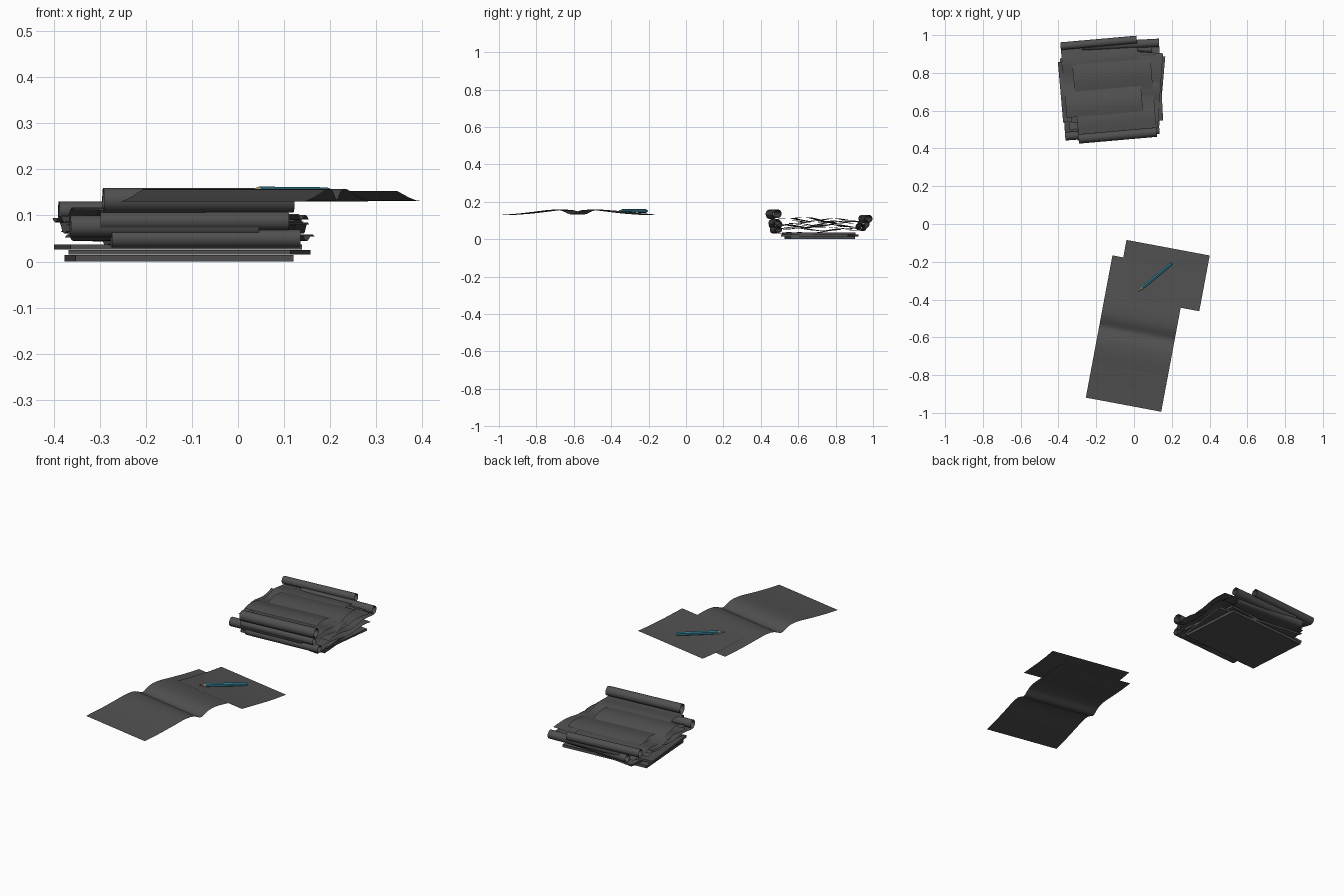
import bpy, math
from mathutils import Vector

if "Cube" in bpy.data.objects:
    bpy.data.objects.remove(bpy.data.objects["Cube"])


def material(name, rgb):
    m = bpy.data.materials.new(name)
    m.diffuse_color = (*rgb, 1)
    m.use_nodes = True
    m.node_tree.nodes["Principled BSDF"].inputs["Base Color"].default_value = m.diffuse_color
    return m


PAPER = material("dark_paper", (0.08, 0.08, 0.08))
TEAL = material("teal_paint", (0.03, 0.18, 0.25))
WOOD = material("wood", (0.55, 0.36, 0.18))


def finish(o, mat):
    o.data.materials.append(mat)
    bpy.ops.object.select_all(action='DESELECT')
    o.select_set(True)
    bpy.context.view_layer.objects.active = o
    bpy.ops.object.shade_smooth_by_angle(angle=math.radians(40))
    return o


def ribbon(name, profile, width, x, y, deg):
    """Thin paper: a (y, z) profile swept across the width, turned about z."""
    verts, faces = [], []
    for py, pz in profile:
        verts += [(-width / 2, py, pz), (width / 2, py, pz)]
    for i in range(len(profile) - 1):
        a = 2 * i
        faces.append((a, a + 1, a + 3, a + 2))
    me = bpy.data.meshes.new(name)
    me.from_pydata(verts, [], faces)
    o = bpy.data.objects.new(name, me)
    bpy.context.collection.objects.link(o)
    o.location = (x, y, 0)
    o.rotation_euler.z = math.radians(deg)
    return finish(o, PAPER)


def scroll(name, x, y, deg, z_bottom, rad, length, z_end, wave, width=0.41, back=False):
    """Sheet curled into a roll at one end; (x, y) is the middle of the roll."""
    prof = []
    turns, n = 1.9, 40
    for i in range(n + 1):
        u = i / n
        r = rad * (0.6 + 0.4 * u)
        a = -math.pi / 2 + (u - 1) * turns * 2 * math.pi
        prof.append((-r * math.cos(a) * -1, z_bottom + rad + r * math.sin(a)))
    for i in range(1, 25):
        u = i / 24
        z = z_bottom + (z_end - z_bottom) * u + wave * math.sin(u * 3 * math.pi) * min(1, 4 * u)
        prof.append((length * u, z))
    if back:
        prof = [(-py, pz) for py, pz in prof]
    return ribbon(name, prof, width, x, y, deg)


def pad(name, x, y, z0, z1, w, d, deg):
    bpy.ops.mesh.primitive_cube_add(size=1, location=(x, y, (z0 + z1) / 2))
    o = bpy.context.object
    o.name = name
    o.scale = (w, d, z1 - z0)
    o.rotation_euler.z = math.radians(deg)
    return finish(o, PAPER)


# flat pads under the pile
pad("bottom_pad", -0.128, 0.715, 0, 0.014, 0.475, 0.345, 4)
pad("second_pad", -0.105, 0.715, 0.015, 0.025, 0.485, 0.36, -7)
pad("third_pad", -0.13, 0.71, 0.026, 0.037, 0.505, 0.34, 6)

# loose wavy sheets in the middle of the pile


def wavy(z0, amp, depth, phase):
    return [(depth * (i / 24 - 0.5), z0 + amp * math.sin(i / 24 * 9 + phase)) for i in range(25)]


ribbon("loose_sheet_low", wavy(0.052, 0.007, 0.38, 0), 0.51, -0.105, 0.72, -5)
ribbon("loose_sheet_mid", wavy(0.072, 0.008, 0.38, 2), 0.47, -0.13, 0.715, 7)
ribbon("loose_sheet_high", wavy(0.092, 0.007, 0.32, 4), 0.52, -0.13, 0.72, 5)
ribbon("loose_sheet_upper", wavy(0.095, 0.006, 0.4, 1), 0.46, -0.09, 0.72, -4)

# curled sheets, rolled alternately at the front and back
scroll("front_roll_low", -0.07, 0.482, 4, 0.03, 0.021, 0.4, 0.05, 0.006)
scroll("front_roll_left", -0.16, 0.48, 4, 0.053, 0.025, 0.41, 0.085, 0.007)
scroll("front_roll_mid", -0.095, 0.475, 4, 0.068, 0.021, 0.4, 0.095, 0.007)
scroll("back_roll_low", -0.11, 0.935, -3, 0.043, 0.022, 0.41, 0.06, 0.007, back=True)
scroll("back_roll_mid", -0.072, 0.948, 3, 0.058, 0.024, 0.41, 0.08, 0.008, back=True)
scroll("back_roll_top", -0.187, 0.958, 5, 0.088, 0.0225, 0.38, 0.112, 0.009, width=0.405, back=True)
scroll("front_roll_top", -0.086, 0.47, 5, 0.107, 0.028, 0.39, 0.102, 0.008, width=0.415)

# open booklet with two arched pages
page = [(0, 0.133), (0.015, 0.137), (0.03, 0.145), (0.05, 0.153), (0.07, 0.157), (0.1, 0.158),
        (0.13, 0.156), (0.16, 0.152), (0.2, 0.147), (0.25, 0.141), (0.3, 0.136), (0.34, 0.133), (0.383, 0.130)]
booklet = [(-s, z) for s, z in reversed(page[1:])] + page
ribbon("open_booklet", booklet, 0.406, 0.015, -0.58, -10.6)

# single sheet lying over the far page
drape = [(-0.15, 0.153), (-0.11, 0.149), (-0.06, 0.144), (-0.01, 0.139), (0.03, 0.136), (0.073, 0.133), (0.15, 0.131)]
ribbon("loose_page", drape, 0.448, 0.153, -0.273, -10.6)

# pencil: hexagonal body, sharpened cone, lead point, end cap
tip, end = Vector((0.022, -0.357, 0.153)), Vector((0.203, -0.208, 0.151))
axis = (end - tip).normalized()


def rod(name, d0, d1, r0, r1, mat, sides=6):
    bpy.ops.mesh.primitive_cone_add(vertices=sides, radius1=r0, radius2=r1, depth=d1 - d0,
                                    location=tip + axis * (d0 + d1) / 2)
    o = bpy.context.object
    o.name = name
    o.rotation_euler = axis.to_track_quat('Z', 'Y').to_euler()
    return finish(o, mat)


rod("pencil_lead", 0, 0.008, 0.001, 0.003, PAPER)
rod("pencil_point", 0.008, 0.03, 0.003, 0.01, WOOD)
rod("pencil_body", 0.03, 0.222, 0.01, 0.01, TEAL)
rod("pencil_end", 0.222, 0.234, 0.01, 0.006, TEAL)
